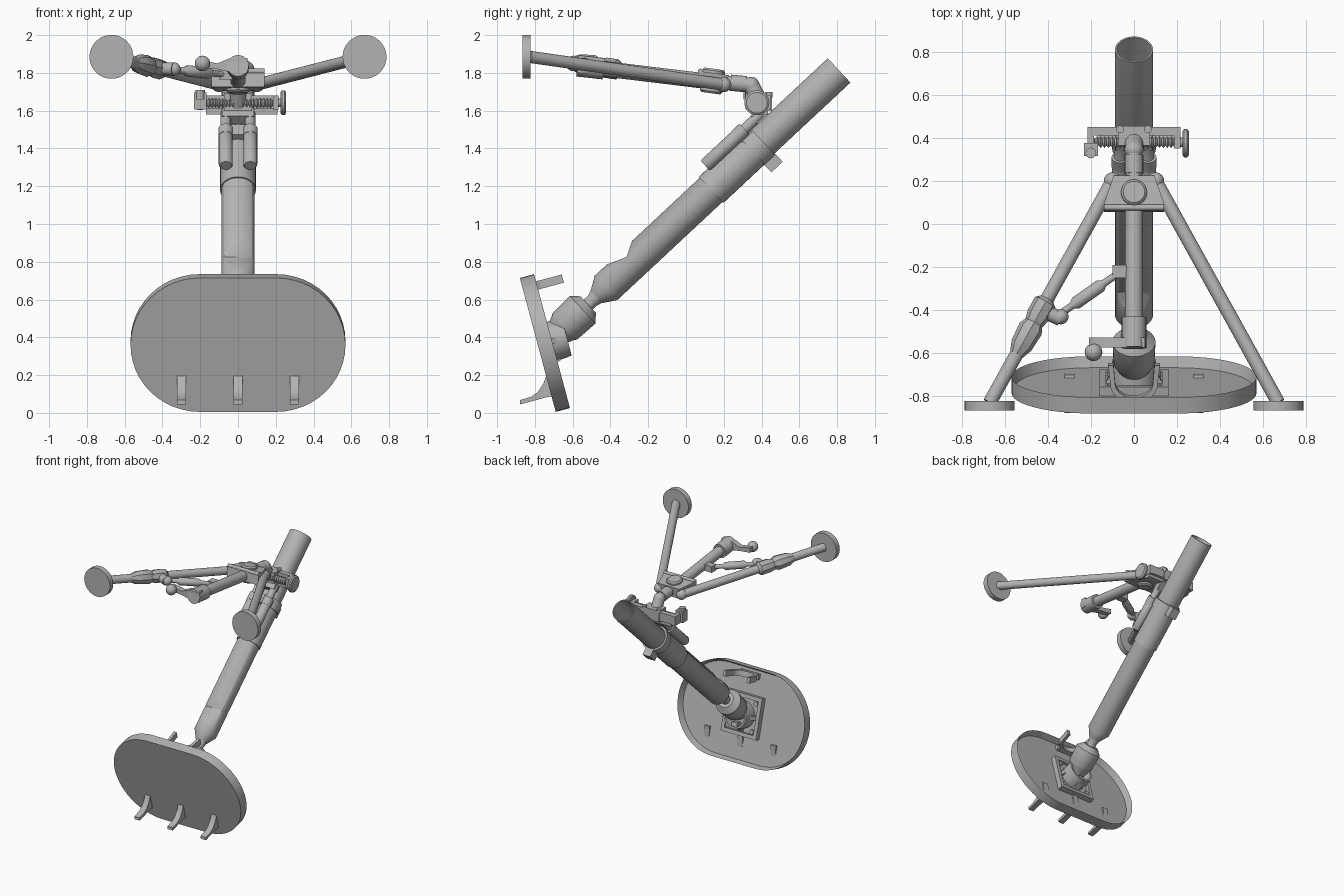
import bpy, bmesh
from math import sin, cos, pi, radians
from mathutils import Vector as V, Matrix as M

if "Cube" in bpy.data.objects:
    bpy.data.objects.remove(bpy.data.objects["Cube"])

grey = bpy.data.materials.new("steel_grey")
grey.use_nodes = True
grey.diffuse_color = (0.45, 0.45, 0.45, 1)
grey.node_tree.nodes["Principled BSDF"].inputs["Base Color"].default_value = grey.diffuse_color


def finish(name, bm, matrix):
    bmesh.ops.recalc_face_normals(bm, faces=bm.faces)
    mesh = bpy.data.meshes.new(name)
    bm.to_mesh(mesh)
    bm.free()
    mesh.materials.append(grey)
    ob = bpy.data.objects.new(name, mesh)
    ob.matrix_world = matrix
    bpy.context.collection.objects.link(ob)
    bpy.ops.object.select_all(action='DESELECT')
    ob.select_set(True)
    bpy.context.view_layer.objects.active = ob
    bpy.ops.object.shade_smooth_by_angle(angle=radians(35))
    return ob


def lathe(name, origin, direction, profile, segs=32):
    """Revolve (distance, radius) points around a direction."""
    bm = bmesh.new()
    rings = [[bm.verts.new((r * cos(2 * pi * i / segs), r * sin(2 * pi * i / segs), t))
              for i in range(segs)] for t, r in profile]
    for a, b in zip(rings, rings[1:]):
        for i in range(segs):
            j = (i + 1) % segs
            bm.faces.new((a[i], a[j], b[j], b[i]))
    bm.faces.new(rings[0])
    bm.faces.new(rings[-1])
    turn = V(direction).to_track_quat('Z', 'Y').to_matrix().to_4x4()
    return finish(name, bm, M.Translation(origin) @ turn)


def rod(name, a, b, r, r2=None, segs=24):
    d = V(b) - V(a)
    return lathe(name, a, d, [(0, r), (d.length, r if r2 is None else r2)], segs)


def prism(name, points, depth, matrix):
    """Extrude a flat outline by depth, centred on its plane."""
    bm = bmesh.new()
    face = bm.faces.new([bm.verts.new((x, y, -depth / 2)) for x, y in points])
    ext = bmesh.ops.extrude_face_region(bm, geom=[face])["geom"]
    bmesh.ops.translate(bm, vec=(0, 0, depth), verts=[g for g in ext if isinstance(g, bmesh.types.BMVert)])
    return finish(name, bm, matrix)


def box(name, centre, size, frame=M()):
    x, y = size[0] / 2, size[1] / 2
    return prism(name, [(-x, -y), (x, -y), (x, y), (-x, y)], size[2], M.Translation(centre) @ frame)


def ball(name, centre, r):
    bm = bmesh.new()
    bmesh.ops.create_uvsphere(bm, u_segments=24, v_segments=14, radius=r)
    return finish(name, bm, M.Translation(centre))


SIDE = M.Rotation(pi / 2, 4, 'Z') @ M.Rotation(pi / 2, 4, 'X')   # outline in y, z; depth in x

# --- barrel with hollow bore and breech notch
breech = V((0, -0.423, 0.662))
axis = V((0, 0.731, 0.682))
lift = V((0, -0.682, 0.731))
along = M.Rotation(radians(-47), 4, 'X')


def on_barrel(t, off=0, x=0):
    return breech + axis * t + lift * off + V((x, 0, 0))


barrel = lathe("barrel", breech, axis, [(-0.07, 0.045), (0, 0.088), (1.687, 0.088), (1.687, 0.08),
                                       (0.9, 0.08)], 48)
notch = prism("notch_cutter", [(-0.42, 0.786), (-0.315, 0.825), (-0.285, 0.912), (-0.42, 0.98)], 0.4, SIDE)
notch.hide_render = True
notch.hide_set(True)
cut = barrel.modifiers.new("notch", 'BOOLEAN')
cut.operation = 'DIFFERENCE'
cut.object = notch
bpy.context.view_layer.objects.active = barrel
bpy.ops.object.modifier_apply(modifier="notch")
bpy.data.objects.remove(notch)

lathe("barrel_sleeve", breech, axis, [(0.76, 0.088), (0.76, 0.095), (1.06, 0.095), (1.06, 0.088)])
lathe("clamp_band", breech, axis, [(1.06, 0.088), (1.06, 0.102), (1.135, 0.102), (1.135, 0.088)])
box("clamp_lug", on_barrel(1.098, -0.115), (0.07, 0.07, 0.082), along)
lathe("breech_neck", breech, axis, [(-0.18, 0.05), (-0.13, 0.035), (-0.1, 0.035), (-0.06, 0.046)])
lathe("ball_housing", breech, axis, [(-0.38, 0.06), (-0.315, 0.085), (-0.3, 0.095), (-0.17, 0.1),
                                     (-0.13, 0.06)])

# --- base plate: stadium dish with a raised rim at the back
centre = V((0, -0.747, 0.37))
plate = M.Translation(centre) @ M.Rotation(radians(105), 4, 'X')   # local -z faces the barrel
R, N = 0.367, 24
outline = [(s * (0.202 + R * cos(a)), s * R * sin(a)) for s in (1, -1)
           for a in [-pi / 2 + pi * i / N for i in range(N + 1)]]
bm = bmesh.new()
back = bm.faces.new([bm.verts.new((x, y, -0.039)) for x, y in outline])
ext = bmesh.ops.extrude_face_region(bm, geom=[back])["geom"]
bmesh.ops.translate(bm, vec=(0, 0, 0.078), verts=[g for g in ext if isinstance(g, bmesh.types.BMVert)])
back = min(bm.faces, key=lambda f: f.calc_center_median().z)
bmesh.ops.recalc_face_normals(bm, faces=bm.faces)
bmesh.ops.inset_region(bm, faces=[back], thickness=0.018)
bmesh.ops.translate(bm, vec=(0, 0, 0.05), verts=back.verts)
finish("base_plate", bm, plate)

# --- ground spades
for x in (-0.3, 0, 0.3):
    prism("ground_spade", [(-0.70, 0.21), (-0.735, 0.21), (-0.755, 0.155), (-0.785, 0.11), (-0.82, 0.085),
                           (-0.878, 0.068), (-0.878, 0.045), (-0.73, 0.085), (-0.69, 0.09)],
          0.047, M.Translation((x, 0, 0)) @ SIDE)

# --- barrel cradle on the plate: U strap with flared tips
arc = [pi * i / 16 for i in range(17)]
strap = [(0.12, -0.18)] + [(0.11 * cos(a), 0.09 * sin(a) - 0.09) for a in arc] + [(-0.12, -0.18)]
strap += [(-0.095, -0.18)] + [(-0.088 * cos(a), 0.07 * sin(a) - 0.095) for a in arc] + [(0.095, -0.18)]
prism("cradle", strap, 0.045, plate @ M.Translation((0, 0.305, 0)) @ M.Rotation(pi / 2, 4, 'X'))
box("cradle_foot", plate @ V((0, 0.305, 0.0)), (0.17, 0.045, 0.025), plate.to_3x3().to_4x4())

# --- socket: square framed mount, bolts, ring and gussets
turn = plate.to_3x3().to_4x4()
box("socket_mount", plate @ V((0, 0, 0.005)), (0.3, 0.3, 0.03), turn)
normal = turn @ V((0, 0, -1))
for s in (-1, 1):
    box("mount_rail", plate @ V((0.145 * s, 0, -0.01)), (0.03, 0.32, 0.045), turn)
    box("mount_rail", plate @ V((0, 0.145 * s, -0.01)), (0.26, 0.03, 0.045), turn)
    prism("socket_gusset", [(0.09, 0), (0.14, 0), (0.09, 0.09)], 0.03,
          plate @ M.Rotation(0 if s > 0 else pi, 4, 'Z') @ M.Rotation(-pi / 2, 4, 'X'))
    for k in (-1, 1):
        rod("mount_bolt", plate @ V((0.108 * s, 0.108 * k, 0)), plate @ V((0.108 * s, 0.108 * k, -0.03)),
            0.018, segs=12)
lathe("socket_ring", centre, normal, [(0, 0.105), (0.085, 0.105), (0.12, 0.1), (0.12, 0.085), (0.06, 0.08)])
prism("lower_gusset", [(-0.13, 0), (-0.09, 0.11), (-0.05, 0.11), (-0.05, 0)], 0.05, plate @
      M.Rotation(pi / 2, 4, 'Z') @ M.Rotation(-pi / 2, 4, 'X'))

# --- bipod head: trapezoid block with pivot disc
tilt = M.Rotation(radians(-8), 4, 'X')
head = M.Translation((0, 0.14, 1.757)) @ tilt
prism("bipod_head", [(-0.095, 0.08), (0.095, 0.08), (0.14, -0.055), (0.14, -0.08), (-0.14, -0.08),
                     (-0.14, -0.055)], 0.085, head)
rod("head_rib", head @ V((-0.14, -0.07, 0.042)), head @ V((0.14, -0.07, 0.042)), 0.014, segs=12)
lathe("pivot_disc", head.translation, tilt @ V((0, 0, 1)),
      [(-0.065, 0.05), (-0.055, 0.06), (0.055, 0.06), (0.065, 0.05)])

# --- legs and round feet
for s in (-1, 1):
    hip, foot = V((0.1 * s, 0.2, 1.738)), V((0.67 * s, -0.83, 1.885))
    rod("leg", hip, foot, 0.032)
    ball("leg_hip", hip, 0.04)
    rod("foot", (0.67 * s, -0.866, 1.885), (0.67 * s, -0.822, 1.885), 0.116, segs=48)
hip, foot = V((-0.1, 0.2, 1.738)), V((-0.67, -0.83, 1.885))
down = (foot - hip).normalized()
lathe("leg_sleeve", hip, down, [(0.63, 0.032), (0.65, 0.054), (0.72, 0.054), (0.76, 0.044), (0.79, 0.058),
                                (0.88, 0.052), (0.93, 0.032)], 8)

# --- brace link between the sleeve and the centre column
a, b = V((-0.36, -0.43, 1.82)), V((-0.06, -0.22, 1.79))
rod("brace_clamp", hip + down * 0.69, a + V((0.02, -0.01, 0)), 0.034)
ball("brace_joint", a + V((0.02, 0, 0)), 0.036)
lathe("brace_link", a, b - a, [(0, 0.017), (0.09, 0.017), (0.11, 0.03), (0.25, 0.03), (0.27, 0.017),
                               (0.35, 0.017)], 16)
box("brace_lug", b + V((-0.005, 0, 0)), (0.07, 0.06, 0.05))

# --- centre column with crank
top, end = V((0, 0.1, 1.757)), V((0, -0.46, 1.825))
rod("centre_column", top, end, 0.041)
tip = V((0, -0.575, 1.838))
rod("crank_housing", V((0, -0.435, 1.822)), tip, 0.057)
prism("crank_arm", [(0.05, -0.04), (0.05, 0.04), (-0.05, 0.035), (-0.11, 0.01), (-0.21, 0.03), (-0.21, -0.01),
                    (-0.11, -0.02), (-0.05, -0.035)], 0.045,
      M.Translation((0, -0.55, 1.84)) @ M.Rotation(pi / 2, 4, 'X'))
ball("crank_knob", (-0.188, -0.595, 1.85), 0.041)

# --- elbow from the head to the traverse yoke
rod("elbow_tube", (0, 0.2, 1.75), (0, 0.34, 1.738), 0.037)
rod("elbow_collar", (0, 0.235, 1.748), (0, 0.32, 1.74), 0.043)
ball("elbow", (0, 0.345, 1.735), 0.044)
rod("elbow_drop", (0, 0.345, 1.735), (0, 0.4, 1.63), 0.043)

# --- traverse yoke, threaded screw and handwheel
box("yoke_bar", (0, 0.43, 1.645), (0.38, 0.04, 0.07))
box("yoke_block", (0, 0.41, 1.645), (0.15, 0.09, 0.09))
box("yoke_shelf", (0.02, 0.41, 1.593), (0.38, 0.05, 0.024))
for s in (-1, 1):
    box("yoke_end", (0.2 * s, 0.4, 1.642), (0.03, 0.1, 0.075))
    rod("yoke_bolt", (0.065 * s, 0.44, 1.67), (0.065 * s, 0.44, 1.7), 0.018, segs=12)
threads = [(0.4 * i / 44, 0.027 if i % 2 else 0.016) for i in range(45)]
lathe("traverse_screw", (-0.2, 0.38, 1.64), (1, 0, 0), threads, 20)
rod("wheel_shaft", (0.19, 0.38, 1.642), (0.24, 0.38, 1.642), 0.022)
lathe("handwheel", (0.225, 0.375, 1.642), (1, 0, 0), [(0, 0.055), (0.008, 0.066), (0.022, 0.066), (0.03, 0.055)])
box("sight_bracket", (-0.2, 0.345, 1.65), (0.065, 0.06, 0.09))
rod("sight_pin", (-0.2, 0.33, 1.66), (-0.2, 0.33, 1.71), 0.025, segs=16)

# --- twin recoil cylinders on top of the barrel
for s in (-1, 1):
    lathe("recoil_cylinder", on_barrel(0, 0.115, 0.065 * s), axis,
          [(0.825, 0.03), (0.835, 0.037), (1.07, 0.037), (1.085, 0.028), (1.23, 0.028)], 24)
    lathe("recoil_collar", on_barrel(1.05, 0.115, 0.065 * s), axis, [(0, 0.039), (0.06, 0.039)], 24)
box("recoil_bridge", on_barrel(1.09, 0.1), (0.13, 0.06, 0.075), along)
box("yoke_mount", on_barrel(1.22, 0.115), (0.17, 0.06, 0.08), along)
